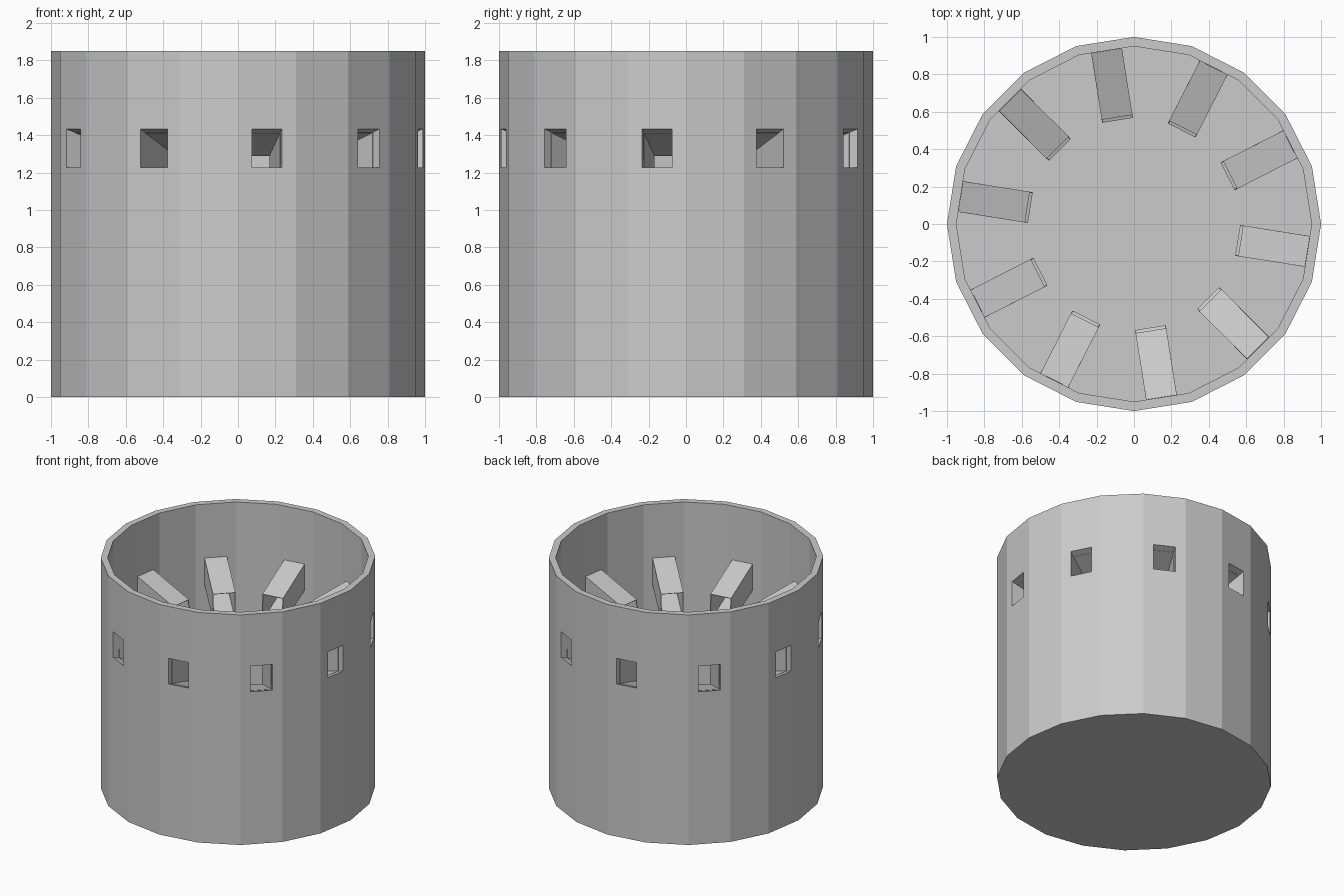
import bpy, bmesh
from math import cos, sin, pi, radians
from mathutils import Vector

if "Cube" in bpy.data.objects:
    bpy.data.objects.remove(bpy.data.objects["Cube"])

SIDES, H, WALL = 20, 1.85, 0.05
R_OUT, R_IN = 1.0, 0.95
APO_OUT, APO_IN = R_OUT * cos(pi / SIDES), R_IN * cos(pi / SIDES)
HALF_W, Z_LO, Z_HI, SLOPE = 0.081, 1.226, 1.432, 0.346


def local(angle, r, t, z):
    """Point at distance r along a facet normal, t sideways, z up."""
    return Vector((r * cos(angle) - t * sin(angle), r * sin(angle) + t * cos(angle), z))


def section(angle, r_top, r_bottom):
    """Rectangle of the sloping duct: low left, low right, high right, high left."""
    zl = Z_LO - SLOPE * (APO_OUT - r_bottom)
    zh = Z_HI - SLOPE * (APO_OUT - r_top)
    return [local(angle, r_bottom, -HALF_W, zl), local(angle, r_bottom, HALF_W, zl),
            local(angle, r_top, HALF_W, zh), local(angle, r_top, -HALF_W, zh)]


def bridge(bm, a, b):
    for i in range(4):
        j = (i + 1) % 4
        bm.faces.new((a[i], a[j], b[j], b[i]))


def finish(bm, name):
    bmesh.ops.recalc_face_normals(bm, faces=bm.faces)
    me = bpy.data.meshes.new(name)
    bm.to_mesh(me)
    bm.free()
    ob = bpy.data.objects.new(name, me)
    bpy.context.collection.objects.link(ob)
    return ob


# Open drum with a thin wall, a floor and a window in every second facet
bm = bmesh.new()


def ring(r, z):
    return [bm.verts.new((r * cos(2 * pi * i / SIDES), r * sin(2 * pi * i / SIDES), z))
            for i in range(SIDES)]


ob_, ot, it, ib = ring(R_OUT, 0), ring(R_OUT, H), ring(R_IN, H), ring(R_IN, WALL)
bm.faces.new(ob_)
bm.faces.new(ib)
window_angles = []
for k in range(SIDES):
    n = (k + 1) % SIDES
    outer = [ob_[k], ob_[n], ot[n], ot[k]]
    inner = [ib[k], ib[n], it[n], it[k]]
    bm.faces.new((ot[k], ot[n], it[n], it[k]))
    if k % 2:
        a = radians(9 + 18 * k)
        window_angles.append(a)
        ho = [bm.verts.new(p) for p in section(a, APO_OUT, APO_OUT)]
        hi = [bm.verts.new(p) for p in section(a, APO_IN, APO_IN)]
        bridge(bm, outer, ho)
        bridge(bm, ho, hi)
        bridge(bm, hi, inner)
    else:
        bm.faces.new(outer)
        bm.faces.new(inner)
finish(bm, "drum")

# Open square ducts sloping down and inward from each window
for a in window_angles:
    bm = bmesh.new()
    start = [bm.verts.new(p) for p in section(a, APO_IN, APO_IN)]
    end = [bm.verts.new(p) for p in section(a, 0.578, 0.562)]
    bridge(bm, start, end)
    duct = finish(bm, "inner_duct")
    mod = duct.modifiers.new("thin_wall", 'SOLIDIFY')
    mod.thickness = 0.006
    mod.offset = 0
